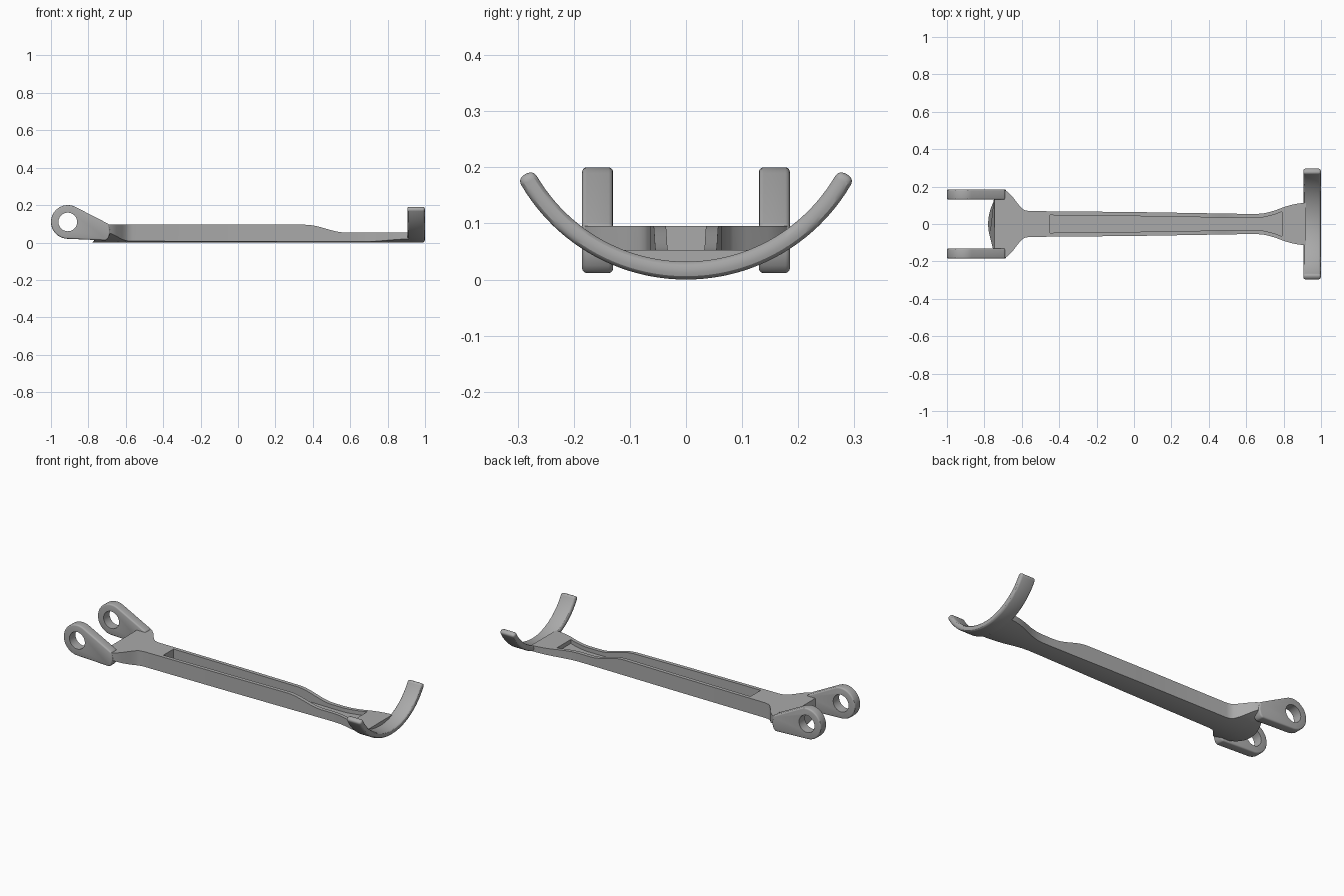
import bpy, bmesh, math

cube = bpy.data.objects.get("Cube")
if cube:
    bpy.data.objects.remove(cube, do_unlink=True)

grey = bpy.data.materials.new("plain grey")
grey.use_nodes = True
grey.diffuse_color = (0.4, 0.4, 0.4, 1)
grey.node_tree.nodes["Principled BSDF"].inputs["Base Color"].default_value = (0.4, 0.4, 0.4, 1)

RADIUS = 0.34  # curve shared by the cradle and the underside of the arm


def interp(points, x):
    """Smooth value through (x, value) points, without overshoot at the ends."""
    if x <= points[0][0]:
        return points[0][1]
    for (x0, v0), (x1, v1) in zip(points, points[1:]):
        if x <= x1:
            return v0 + (v1 - v0) * (x - x0) / (x1 - x0)
    return points[-1][1]


def smoothstep(x, start, end):
    t = min(max((x - start) / (end - start), 0), 1)
    return t * t * (3 - 2 * t)


def underside(y):
    return RADIUS - math.sqrt(RADIUS ** 2 - y * y)


def loft(name, rings):
    """Closed solid skinned over rings of equal length."""
    bm = bmesh.new()
    loops = [[bm.verts.new(p) for p in ring] for ring in rings]
    count = len(loops[0])
    for a, b in zip(loops, loops[1:]):
        for i in range(count):
            j = (i + 1) % count
            bm.faces.new((a[i], a[j], b[j], b[i]))
    bm.faces.new(loops[0])
    bm.faces.new(loops[-1])
    bmesh.ops.recalc_face_normals(bm, faces=bm.faces)
    mesh = bpy.data.meshes.new(name)
    bm.to_mesh(mesh)
    bm.free()
    mesh.materials.append(grey)
    obj = bpy.data.objects.new(name, mesh)
    bpy.context.collection.objects.link(obj)
    return obj


def activate(obj):
    bpy.ops.object.select_all(action='DESELECT')
    obj.select_set(True)
    bpy.context.view_layer.objects.active = obj


def bevel(obj, width):
    mod = obj.modifiers.new("rounded edges", 'BEVEL')
    mod.width = width
    mod.segments = 3
    mod.limit_method = 'ANGLE'
    mod.angle_limit = math.radians(40)
    activate(obj)
    bpy.ops.object.modifier_apply(modifier=mod.name)


def cut(obj, cutter):
    cutter.hide_render = True
    mod = obj.modifiers.new("cut", 'BOOLEAN')
    mod.operation = 'DIFFERENCE'
    mod.solver = 'EXACT'
    mod.object = cutter
    activate(obj)
    bpy.ops.object.modifier_apply(modifier=mod.name)
    bpy.data.objects.remove(cutter, do_unlink=True)


def smooth(obj):
    activate(obj)
    bpy.ops.object.shade_smooth_by_angle(angle=math.radians(30))


# Arm: flared plan, stepped top, curved underside
ARM_WIDTH = [(-0.70, 0.17), (-0.699, 0.185), (-0.675, 0.172), (-0.65, 0.147),
             (-0.62, 0.107), (-0.60, 0.084), (-0.585, 0.074), (-0.56, 0.069),
             (0.0, 0.064), (0.60, 0.054), (0.66, 0.054), (0.70, 0.058),
             (0.75, 0.071), (0.80, 0.090), (0.84, 0.102), (0.88, 0.110), (0.92, 0.114)]
stations = sorted({-0.745} | {p[0] for p in ARM_WIDTH} | {0.36 + 0.02 * i for i in range(12)})
rings = []
for x in stations:
    w = interp(ARM_WIDTH, x)
    top = 0.095 - 0.042 * smoothstep(x, 0.36, 0.58)
    ring = []
    for i in range(17):
        y = w * (i / 8 - 1)
        # the free end bulges outwards along its lower edge
        bulge = 0.035 * max(0, 1 - (y / 0.13) ** 2) if x == stations[0] else 0
        ring.append((x - bulge, y, underside(y)))
    rings.append(ring + [(x, w, top), (x, -w, top)])
arm = loft("arm", rings)

# Long pocket sunk into the top of the arm
POCKET_WIDTH = [(-0.45, 0.047), (0.0, 0.042), (0.60, 0.032), (0.66, 0.032),
                (0.70, 0.037), (0.75, 0.050), (0.79, 0.065)]
rings = [[(x, -w, 0.03), (x, w, 0.03), (x, w, 0.2), (x, -w, 0.2)] for x, w in POCKET_WIDTH]
cut(arm, loft("pocket_cutter", rings))
smooth(arm)

# Cradle: curved band across the end of the arm
rings = []
for i in range(49):
    a = math.radians(62) * (i / 24 - 1)
    rings.append([(x, r * math.sin(a), RADIUS - r * math.cos(a))
                  for x, r in ((0.905, RADIUS), (0.999, RADIUS),
                               (0.999, RADIUS - 0.032), (0.905, RADIUS - 0.032))])
cradle = loft("cradle", rings)
bevel(cradle, 0.012)
smooth(cradle)


# Pair of hinge lugs, each a teardrop plate with a round hole
def circle(radius, start, end, steps):
    angles = [math.radians(start + (end - start) * i / steps) for i in range(steps + 1)]
    return [(-0.91 + radius * math.cos(a), 0.11 + radius * math.sin(a)) for a in angles]


outline = circle(0.09, 62, 266, 28) + [(-0.705, 0.011), (-0.692, 0.025), (-0.683, 0.055), (-0.69, 0.098)]
hole = circle(0.05, 0, 345, 23)
for side, name in ((-1, "right_lug"), (1, "left_lug")):
    lug = loft(name, [[(x, side * y, z) for x, z in outline] for y in (0.13, 0.185)])
    bevel(lug, 0.008)
    cut(lug, loft("hole_cutter", [[(x, side * y, z) for x, z in hole] for y in (0.1, 0.22)]))
    smooth(lug)
